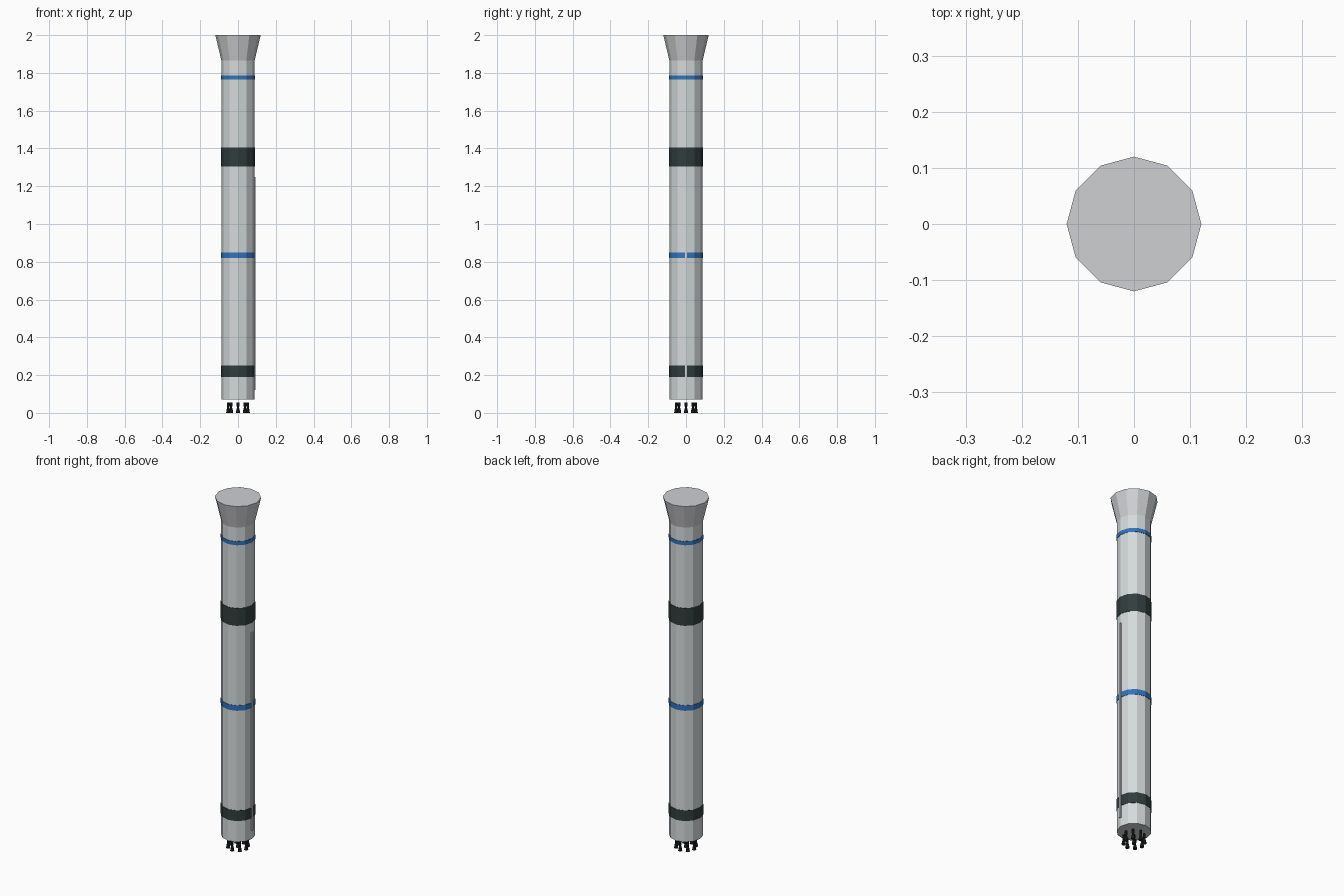
import bpy, bmesh, math

cube = bpy.data.objects.get("Cube")
if cube:
    bpy.data.objects.remove(cube, do_unlink=True)


def material(name, rgb):
    m = bpy.data.materials.new(name)
    m.use_nodes = True
    m.diffuse_color = (*rgb, 1)
    m.node_tree.nodes["Principled BSDF"].inputs["Base Color"].default_value = (*rgb, 1)
    return m


WHITE = material("hull_light_grey", (0.66, 0.70, 0.71))
GREY = material("adapter_grey", (0.62, 0.63, 0.65))
DARK = material("band_charcoal", (0.030, 0.046, 0.046))
BLUE = material("stripe_blue", (0.030, 0.175, 0.50))
BLACK = material("engine_black", (0.016, 0.019, 0.018))


def lathe(name, profile, sides, mat, x=0, y=0):
    """Spin a (radius, height) profile into a closed faceted solid."""
    bm = bmesh.new()
    rings = []
    for r, z in profile:
        angles = [math.tau * i / sides for i in range(sides)]
        rings.append([bm.verts.new((r * math.cos(a), r * math.sin(a), z)) for a in angles])
    for low, high in zip(rings, rings[1:]):
        for i in range(sides):
            j = (i + 1) % sides
            bm.faces.new((low[i], low[j], high[j], high[i]))
    bm.faces.new(rings[0][::-1])
    bm.faces.new(rings[-1])
    return finish(name, bm, mat, (x, y, 0))


def finish(name, bm, mat, location):
    mesh = bpy.data.meshes.new(name)
    bm.to_mesh(mesh)
    bm.free()
    mesh.materials.append(mat)
    obj = bpy.data.objects.new(name, mesh)
    obj.location = location
    bpy.context.collection.objects.link(obj)
    return obj


SIDES = 12
HULL = 0.088
BAND = 0.09

# Main hull and flared top adapter
lathe("hull", [(HULL, 0.07), (HULL, 1.865)], SIDES, WHITE)
lathe("top_adapter", [(HULL, 1.865), (0.12, 2.0)], SIDES, GREY)

# Painted bands around the hull
bands = [
    ("lower_dark_band", 0.19, 0.25, DARK),
    ("lower_blue_stripe", 0.82, 0.85, BLUE),
    ("upper_dark_band", 1.305, 1.405, DARK),
    ("upper_blue_stripe", 1.765, 1.787, BLUE),
]
for name, bottom, top, mat in bands:
    lathe(name, [(BAND, bottom), (BAND, top)], SIDES, mat)

# Cable duct running up the left side
bm = bmesh.new()
bmesh.ops.create_cube(bm, size=1)
bmesh.ops.scale(bm, vec=(0.014, 0.011, 1.13), verts=bm.verts)
finish("cable_duct", bm, WHITE, (0.0865, 0, 0.685))

# Engine cluster: one in the middle, eight in a ring
bell = [(0.007, 0.055), (0.007, 0.036), (0.005, 0.030), (0.009, 0.014), (0.011, 0.0)][::-1]
lathe("centre_engine", bell, 8, BLACK)
for i in range(8):
    a = math.tau * i / 8
    lathe(f"ring_engine_{i + 1}", bell, 8, BLACK, 0.052 * math.cos(a), 0.052 * math.sin(a))
